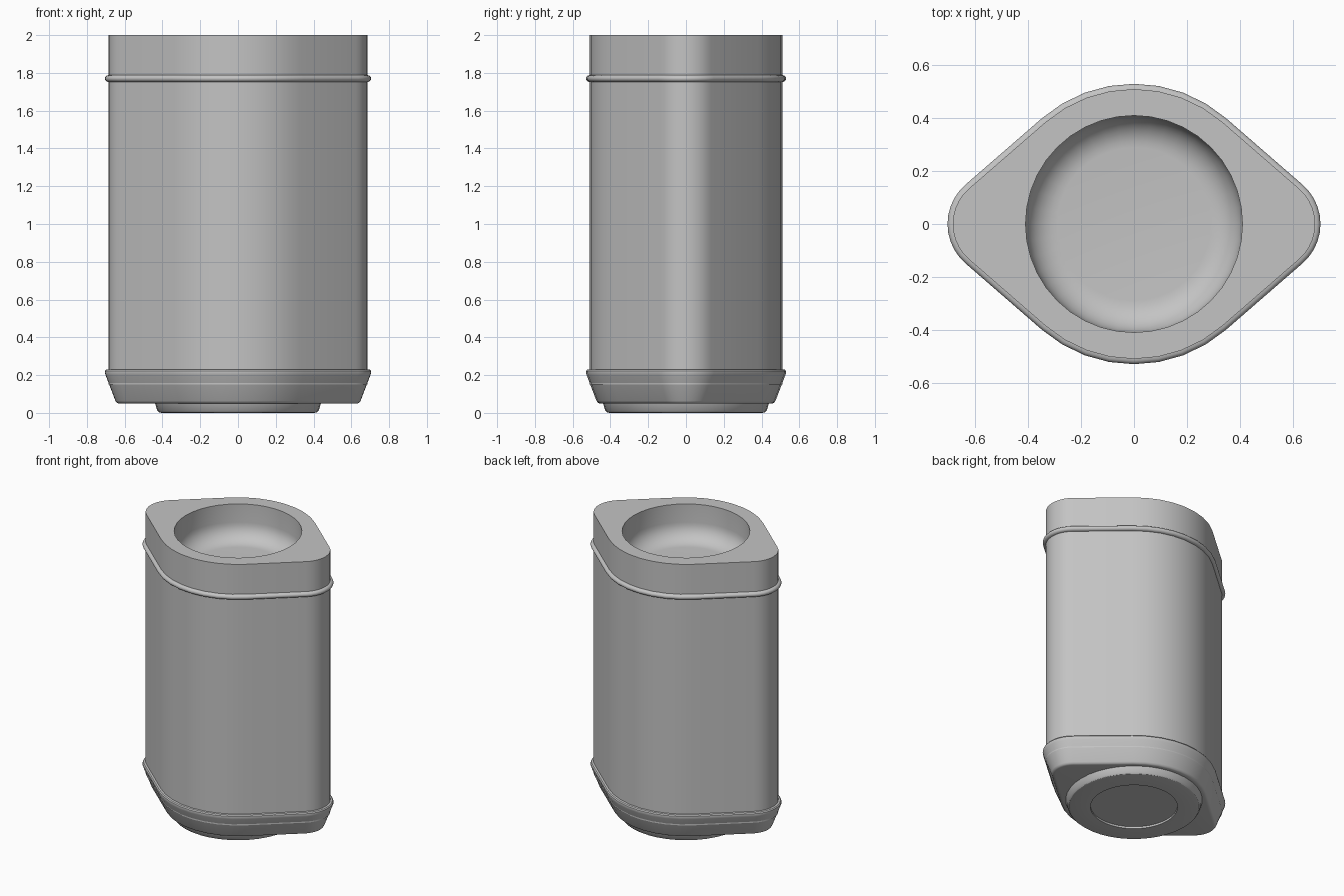
import bpy
import bmesh
from math import acos, cos, sin, pi, radians

cube = bpy.data.objects.get("Cube")
if cube:
    bpy.data.objects.remove(cube, do_unlink=True)

# One plain grey for the whole model
grey = bpy.data.materials.new("plain_grey")
grey.use_nodes = True
colour = (0.55, 0.55, 0.55, 1)
grey.diffuse_color = colour
grey.node_tree.nodes["Principled BSDF"].inputs["Base Color"].default_value = colour

BIG, SMALL, TIP = 0.51, 0.177, 0.508   # middle radius, end radius, end centre
SMALL_STEPS, BIG_STEPS = 5, 4          # segments per quarter of the outline
COUNT = 4 * (SMALL_STEPS + BIG_STEPS + 1)


def outline(offset, z):
    """Rounded lozenge: a large circle joined by tangents to two small ones."""
    bend = acos((BIG - SMALL) / TIP)
    quarter = []
    for i in range(SMALL_STEPS + 1):
        a = bend * i / SMALL_STEPS
        quarter.append((TIP + (SMALL + offset) * cos(a), (SMALL + offset) * sin(a)))
    for i in range(BIG_STEPS + 1):
        a = bend + (pi / 2 - bend) * i / BIG_STEPS
        quarter.append(((BIG + offset) * cos(a), (BIG + offset) * sin(a)))
    half = quarter + [(-x, y) for x, y in quarter[-2::-1]]
    return [(x, y, z) for x, y in half + [(x, -y) for x, y in half[-2:0:-1]]]


def circle(radius, z):
    return [(radius * cos(2 * pi * i / COUNT), radius * sin(2 * pi * i / COUNT), z)
            for i in range(COUNT)]


def loft(name, rings, cap_start=False, cap_end=False):
    """Skin a stack of equal rings; the outside is on the right of the path."""
    bm = bmesh.new()
    loops = [[bm.verts.new(p) for p in ring] for ring in rings]
    for low, high in zip(loops, loops[1:]):
        for i in range(COUNT):
            j = (i + 1) % COUNT
            bm.faces.new((low[i], low[j], high[j], high[i]))
    if cap_start:
        bm.faces.new(loops[0][::-1])
    if cap_end:
        bm.faces.new(loops[-1])
    mesh = bpy.data.meshes.new(name)
    bm.to_mesh(mesh)
    bm.free()
    mesh.materials.append(grey)
    obj = bpy.data.objects.new(name, mesh)
    bpy.context.collection.objects.link(obj)
    bpy.ops.object.select_all(action="DESELECT")
    obj.select_set(True)
    bpy.context.view_layer.objects.active = obj
    bpy.ops.object.shade_smooth_by_angle(angle=radians(30))
    return obj


# Body wall, flat top and round-bottomed cup
FLOOR, FILLET, CUP = 1.75, 0.12, 0.41
cup = [circle(CUP, 2)]
for i in range(9):
    a = pi / 2 * i / 8
    cup.append(circle(CUP - FILLET * (1 - cos(a)), FLOOR + FILLET * (1 - sin(a))))
loft("body", [outline(0, 0.15), outline(0, 2)] + cup, cap_end=True)

# Half-round band near the top
loft("upper_band", [outline(0.02 * sin(pi * i / 8), 1.77 - 0.018 * cos(pi * i / 8))
                    for i in range(9)])

# Flared skirt with rounded lower edge and lip
skirt = [(-0.06, 0.05), (-0.05, 0.051), (-0.042, 0.055), (-0.036, 0.064),
         (0.016, 0.2), (0.02, 0.212), (0.019, 0.222), (0.013, 0.229), (-0.002, 0.231)]
loft("lower_skirt", [outline(o, z) for o, z in skirt], cap_start=True)

# Round foot with a shallow recess underneath
foot = [(0.28, 0.014), (0.28, 0), (0.405, 0), (0.418, 0.003), (0.427, 0.012), (0.44, 0.052)]
loft("foot", [circle(r, z) for r, z in foot], cap_start=True)
